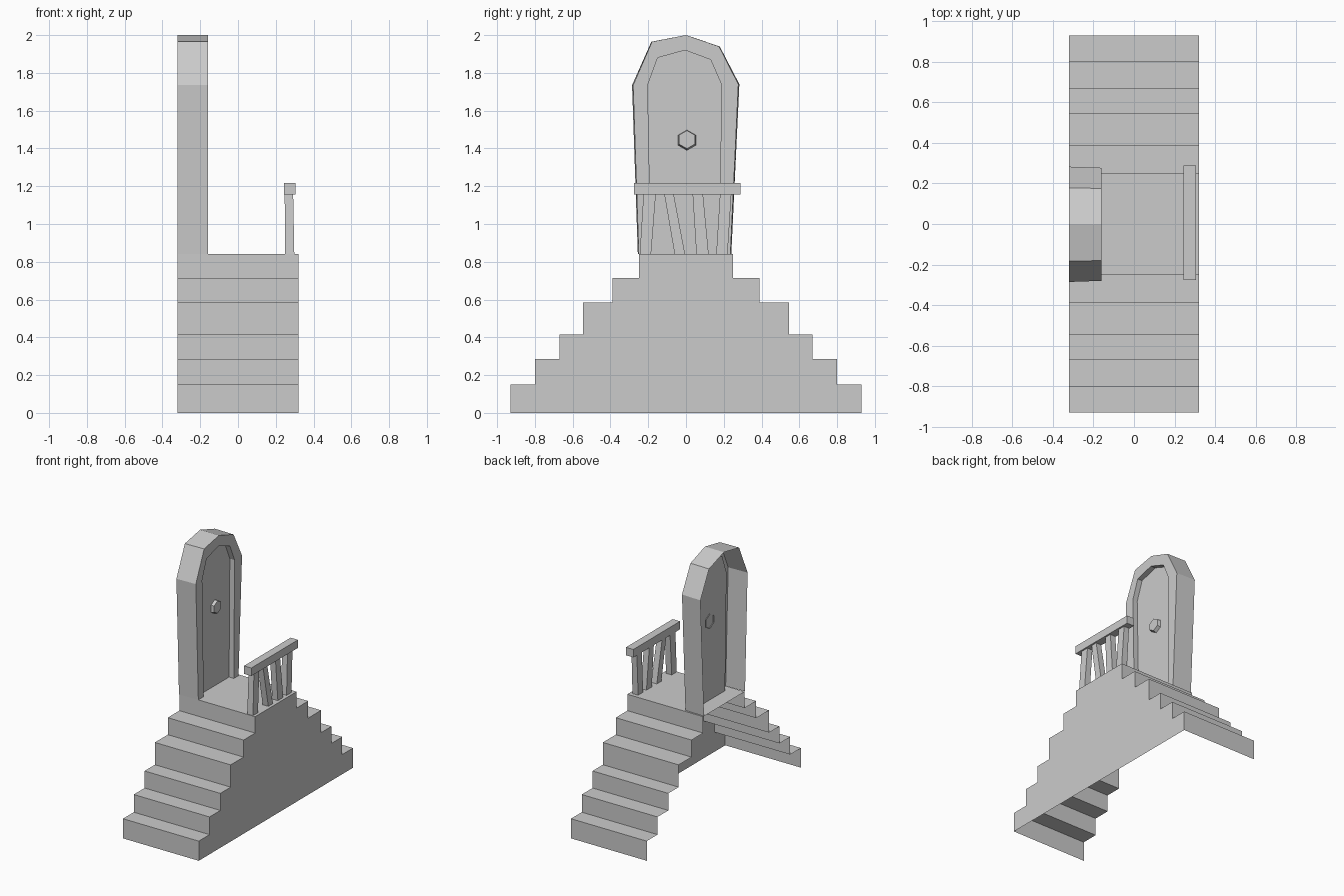
import bpy
import math

if "Cube" in bpy.data.objects:
    bpy.data.objects.remove(bpy.data.objects["Cube"])


def make(name, verts, faces):
    mesh = bpy.data.meshes.new(name)
    mesh.from_pydata(verts, [], faces)
    mesh.update()
    obj = bpy.data.objects.new(name, mesh)
    bpy.context.collection.objects.link(obj)
    return obj


def at(x, profile):
    return [(x, y, z) for y, z in profile]


def loft(name, rings, closed=False, cap=False):
    """Skin a list of equal-length point rows; optionally cap the last row."""
    n = len(rings[0])
    verts = [v for ring in rings for v in ring]
    faces = []
    for r in range(len(rings) - 1):
        a, b = r * n, (r + 1) * n
        for i in range(n if closed else n - 1):
            j = (i + 1) % n
            faces.append((a + i, b + i, b + j, a + j))
    if cap:
        last = (len(rings) - 1) * n
        faces.append(tuple(reversed(range(last, last + n))))
    return make(name, verts, faces)


# Double staircase: treads, risers and right wall, open left and below
edges = [0.93, 0.80, 0.67, 0.545, 0.39, 0.25]
levels = [0, 0.15, 0.285, 0.415, 0.585, 0.715, 0.84]
half = []
for i, y in enumerate(edges):
    half += [(y, levels[i]), (y, levels[i + 1])]
stairs = [(-y, z) for y, z in half] + half[::-1]
loft("staircase", [at(-0.32, stairs), at(0.32, stairs)], cap=True)

# Arched door surround with recessed door, open at the back
outer = [(-0.25, 0.84), (-0.28, 1.735), (-0.18, 1.965), (0, 2.0),
         (0.175, 1.94), (0.277, 1.74), (0.235, 0.84)]
inner = [(-0.185, 0.84), (-0.203, 1.735), (-0.15, 1.88), (-0.005, 1.92),
         (0.13, 1.87), (0.187, 1.74), (0.178, 0.84)]
back = [(y * 1.02, z) for y, z in outer]
loft("arched_door", [at(-0.32, back), at(-0.16, outer),
                     at(-0.16, inner), at(-0.20, inner)], cap=True)


# Six-sided door knob
def hexagon(x, r, z):
    return [(x, 0.005 - r * math.sin(i * math.pi / 3),
             z + r * math.cos(i * math.pi / 3)) for i in range(6)]


knob = [hexagon(-0.205, 0.055, 1.443), hexagon(-0.175, 0.048, 1.447)]
loft("door_knob", [list(reversed(r)) for r in knob], closed=True, cap=True)


# Four-sided bars whose ends are given as (x0, x1, y0, y1, z)
def bar(name, low, high):
    verts = []
    for x0, x1, y0, y1, z in (low, high):
        verts += [(x0, y0, z), (x1, y0, z), (x1, y1, z), (x0, y1, z)]
    sides = [(i, (i + 1) % 4, (i + 1) % 4 + 4, i + 4) for i in range(4)]
    make(name, verts, sides + [(3, 2, 1, 0), (4, 5, 6, 7)])


# Handrail and leaning balusters
bar("handrail", (0.243, 0.305, -0.275, 0.288, 1.156),
    (0.243, 0.305, -0.275, 0.288, 1.217))
leans = [(-0.245, -0.185, -0.225, -0.16), (-0.06, -0.005, -0.115, -0.065),
         (0.055, 0.12, 0.035, 0.09), (0.16, 0.22, 0.18, 0.24)]
for i, (b0, b1, t0, t1) in enumerate(leans):
    bar(f"baluster_{i + 1}", (0.25, 0.298, b0, b1, 0.84),
        (0.247, 0.292, t0, t1, 1.158))
